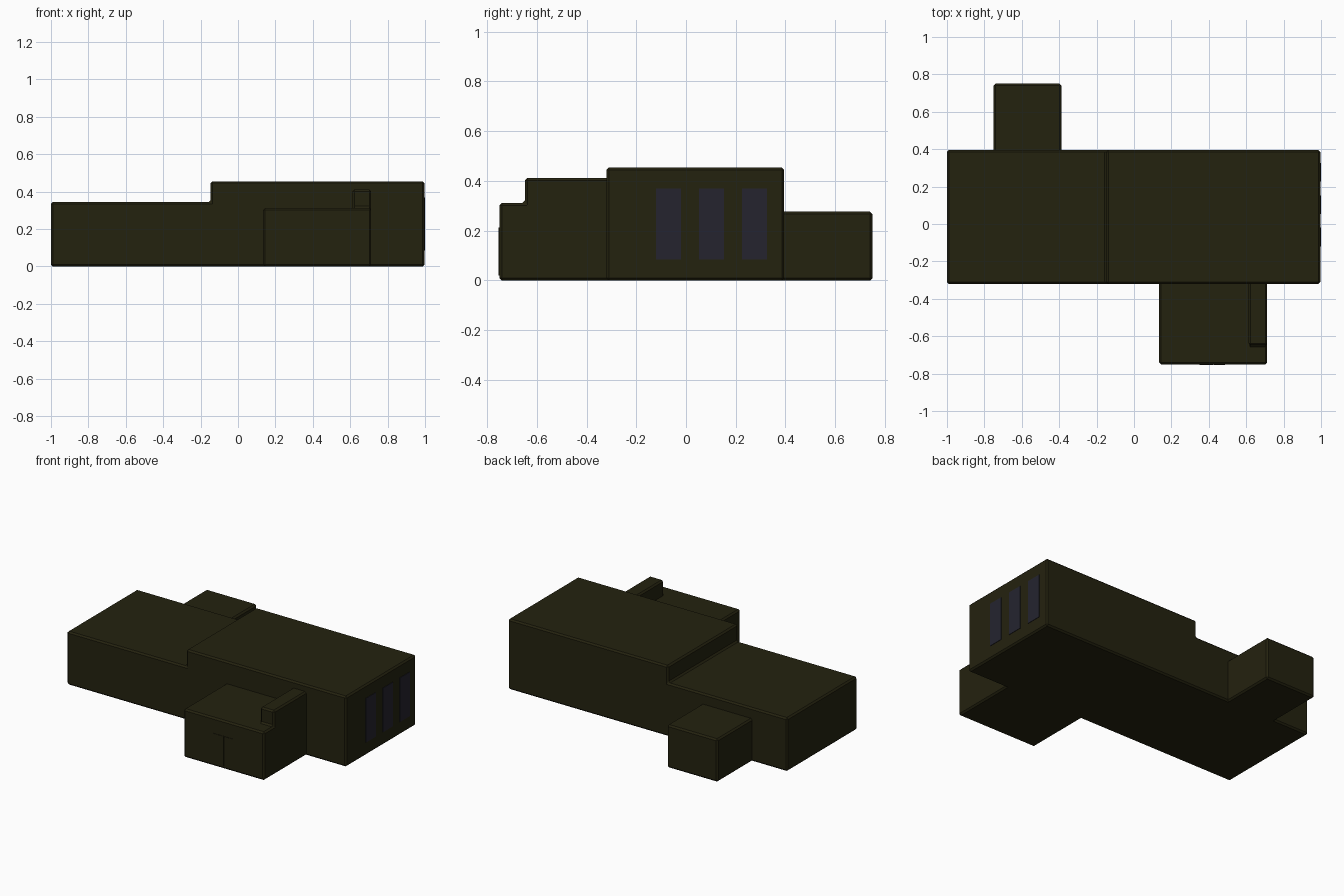
import bpy
import bmesh
from mathutils import Vector

cube = bpy.data.objects.get("Cube")
if cube:
    bpy.data.objects.remove(cube, do_unlink=True)


def material(name, rgb):
    mat = bpy.data.materials.new(name)
    mat.use_nodes = True
    mat.diffuse_color = (*rgb, 1)
    mat.node_tree.nodes["Principled BSDF"].inputs["Base Color"].default_value = (*rgb, 1)
    return mat


WALL = material("dark olive", (0.0176, 0.016, 0.0048))
GLASS = material("dark slate glass", (0.018, 0.0176, 0.028))


def prism(name, profile, depth, mat, chamfer=0.01):
    """Extrude a closed 3D outline along a depth vector and chamfer its edges."""
    bm = bmesh.new()
    face = bm.faces.new([bm.verts.new(p) for p in profile])
    result = bmesh.ops.extrude_face_region(bm, geom=[face], use_keep_orig=True)
    moved = [v for v in result["geom"] if isinstance(v, bmesh.types.BMVert)]
    bmesh.ops.translate(bm, verts=moved, vec=Vector(depth))
    bmesh.ops.recalc_face_normals(bm, faces=bm.faces[:])
    if chamfer:
        bmesh.ops.bevel(bm, geom=bm.edges[:], offset=chamfer, segments=1,
                        affect='EDGES', profile=0.5)
    mesh = bpy.data.meshes.new(name)
    bm.to_mesh(mesh)
    bm.free()
    mesh.materials.append(mat)
    obj = bpy.data.objects.new(name, mesh)
    bpy.context.collection.objects.link(obj)
    return obj


def box(name, x, y, z, mat, chamfer=0.01):
    base = [(x[0], y[0], z[0]), (x[1], y[0], z[0]), (x[1], y[1], z[0]), (x[0], y[1], z[0])]
    return prism(name, base, (0, 0, z[1] - z[0]), mat, chamfer)


# Main building: low wing stepping up to the tall hall
FRONT, BACK, EAST = -0.32, 0.395, 0.997
steps = [(-1, 0), (EAST, 0), (EAST, 0.455), (-0.147, 0.455), (-0.147, 0.345), (-1, 0.345)]
prism("main_building", [(x, FRONT, z) for x, z in steps], (0, BACK - FRONT, 0), WALL)

# Rear annex
box("rear_annex", (-0.75, -0.388), (BACK - 0.03, 0.75), (0, 0.277), WALL)

# Entrance block, with a raised parapet flush with its outer side
box("entrance_block", (0.135, 0.66), (-0.75, FRONT + 0.03), (0, 0.312), WALL)
side = [(-0.75, 0), (FRONT + 0.03, 0), (FRONT + 0.03, 0.412), (-0.648, 0.412),
        (-0.648, 0.312), (-0.75, 0.312)]
prism("entrance_parapet", [(0.612, y, z) for y, z in side], (0.1, 0, 0), WALL)

# Double door leaves
for name, x in (("door_wide_leaf", (0.35, 0.425)), ("door_narrow_leaf", (0.427, 0.487))):
    box(name, x, (-0.753, -0.749), (0.02, 0.212), WALL, 0)

# Three tall windows on the left end wall
for i, y in enumerate((-0.07, 0.103, 0.276)):
    box(f"window_{i + 1}", (EAST - 0.002, 1), (y - 0.05, y + 0.05), (0.085, 0.37), GLASS, 0)
